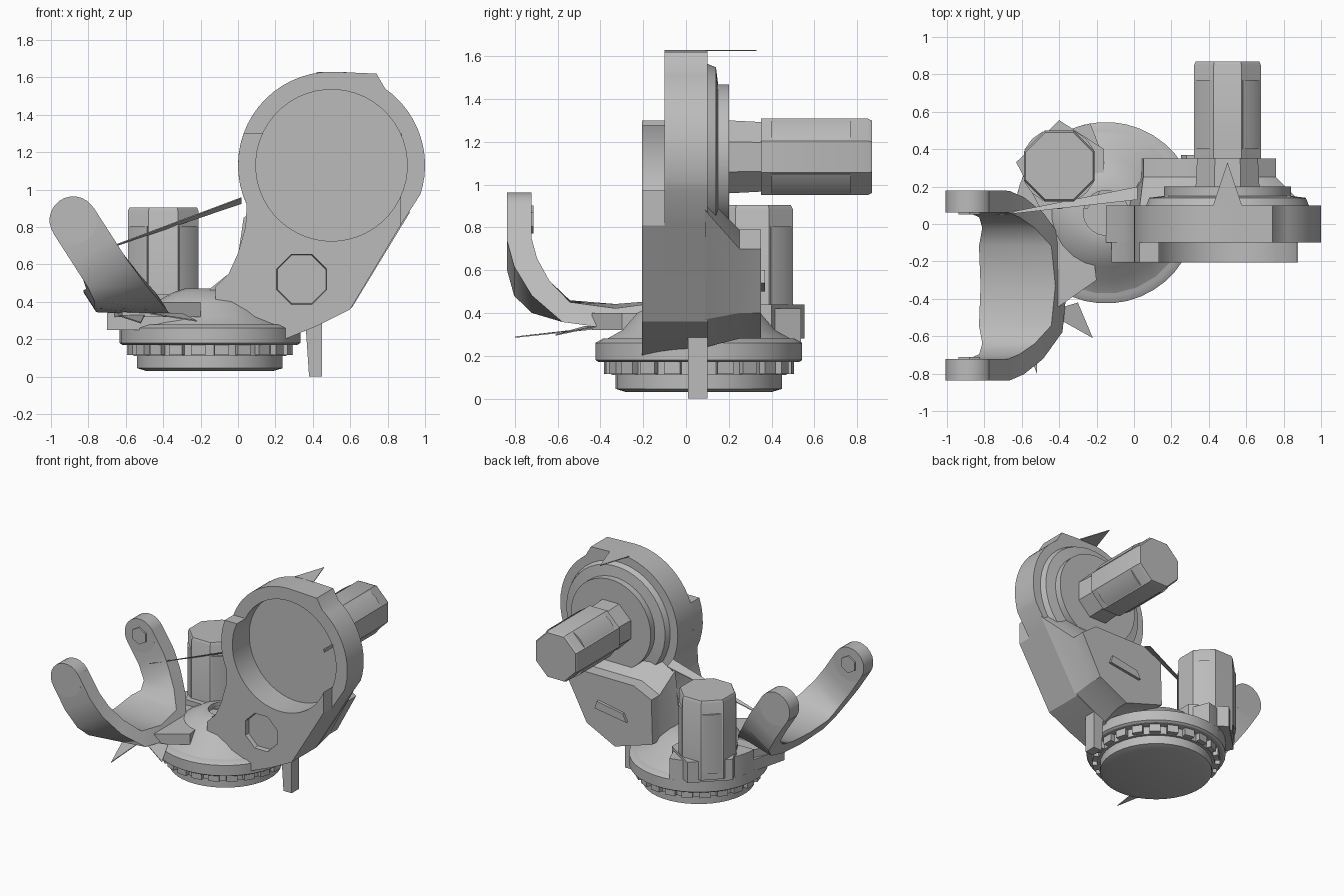
import bpy, bmesh, math
from mathutils import Vector

if "Cube" in bpy.data.objects:
    bpy.data.objects.remove(bpy.data.objects["Cube"])

grey = bpy.data.materials.new("plain grey")
grey.use_nodes = True
grey.diffuse_color = (0.5, 0.5, 0.5, 1)
grey.node_tree.nodes["Principled BSDF"].inputs["Base Color"].default_value = (0.5, 0.5, 0.5, 1)


def shade(ob):
    bpy.ops.object.select_all(action='DESELECT')
    ob.select_set(True)
    bpy.context.view_layer.objects.active = ob
    bpy.ops.object.shade_smooth_by_angle(angle=math.radians(30))


def loft(name, rings):
    """Skin closed rings of equal length and cap both ends."""
    bm = bmesh.new()
    loops = [[bm.verts.new(p) for p in ring] for ring in rings]
    n = len(loops[0])
    for a, b in zip(loops, loops[1:]):
        for i in range(n):
            j = (i + 1) % n
            bm.faces.new((a[i], a[j], b[j], b[i]))
    bm.faces.new(loops[0])
    bm.faces.new(loops[-1])
    bmesh.ops.recalc_face_normals(bm, faces=bm.faces[:])
    mesh = bpy.data.meshes.new(name)
    bm.to_mesh(mesh)
    bm.free()
    mesh.materials.append(grey)
    ob = bpy.data.objects.new(name, mesh)
    bpy.context.collection.objects.link(ob)
    shade(ob)
    return ob


def place(p, axis, d):
    return (p[0], d, p[1]) if axis == 'y' else (p[0], p[1], d)


def prism(name, pts, axis, start, end):
    return loft(name, [[place(p, axis, d) for p in pts] for d in (start, end)])


def arc(c, r, a0, a1, n):
    """Points along an arc, in degrees, both ends included."""
    angles = [math.radians(a0 + (a1 - a0) * i / n) for i in range(n + 1)]
    return [(c[0] + r * math.cos(t), c[1] + r * math.sin(t)) for t in angles]


def lathe(name, c, axis, profile, n=40):
    """Stack of (radius, distance along axis) rings around centre c."""
    turn = 180 / n
    return loft(name, [[place(p, axis, d) for p in arc(c, r, turn, 360 + turn, n)[:-1]]
                       for r, d in profile])


def cut(ob, cutter):
    mod = ob.modifiers.new("cut", 'BOOLEAN')
    mod.operation = 'DIFFERENCE'
    mod.solver = 'EXACT'
    mod.object = cutter
    bpy.context.view_layer.objects.active = ob
    bpy.ops.object.modifier_apply(modifier=mod.name)
    shade(ob)


HUB = (0.5, 1.13)
BASE = (-0.15, 0.06)

# Turntable base, from foot to raised centre
lathe("base_foot", BASE, 'z', [(0.34, 0.03), (0.39, 0.045), (0.39, 0.12)])
lathe("base_neck", BASE, 'z', [(0.41, 0.11), (0.41, 0.18)])
lathe("base_ring", BASE, 'z', [(0.47, 0.17), (0.485, 0.18), (0.485, 0.26), (0.45, 0.28)])
lathe("base_dome", BASE, 'z', [(0.45, 0.27), (0.36, 0.32), (0.29, 0.4), (0.2, 0.45),
                               (0.14, 0.47), (0.12, 0.47), (0.12, 0.43)], 24)

# Teeth under the base ring
for i in range(22):
    mid = i * 360 / 22
    outer = arc(BASE, 0.445, mid - 5, mid + 5, 1)
    inner = arc(BASE, 0.4, mid + 5, mid - 5, 1)
    prism("base_tooth", outer + inner, 'z', 0.115, 0.175)

# Upright housing: a round plate running down into the base
plate = arc(HUB, 0.5, -18, 55, 14) + [(0.74, 1.62)]
plate += arc(HUB, 0.5, 90, 205, 18)
plate += [(0.04, 0.8), (0.0, 0.66), (-0.05, 0.55), (-0.15, 0.47), (-0.15, 0.27),
          (0.25, 0.2), (0.42, 0.27), (0.6, 0.36), (0.87, 0.81)]
housing = prism("housing_plate", plate, 'y', -0.1, 0.1)

# Thicker front of the housing, lower part only
front = arc(HUB, 0.5, 160, 205, 6)
front += [(0.04, 0.8), (0.0, 0.66), (-0.05, 0.55), (-0.12, 0.48),
          (-0.12, 0.28), (0.25, 0.2), (0.42, 0.27), (0.6, 0.36), (0.87, 0.81), (0.877, 1.3)]
face = prism("housing_front", front, 'y', -0.205, -0.09)

# Deep round socket and a shallow pocket in the front
socket = lathe("socket_cutter", HUB, 'y', [(0.405, -0.4), (0.405, 0.0)], 48)
pocket = lathe("pocket_cutter", (0.34, 0.52), 'y', [(0.17, -0.4), (0.14, -0.17)], 8)
for part in (housing, face):
    cut(part, socket)
cut(face, pocket)
for helper in (socket, pocket):
    bpy.data.objects.remove(helper)

# Stepped back cover and gearbox under the rear motor
lathe("back_cover", HUB, 'y', [(0.44, 0.09), (0.42, 0.14), (0.34, 0.15), (0.34, 0.2)])
rear = [(0.04, 0.38), (0.05, 0.72), (0.2, 0.79), (0.64, 0.79), (0.76, 0.7), (0.6, 0.4), (0.36, 0.28)]
skirt = [(-0.05, 0.3), (0.03, 0.85), (0.2, 0.95), (0.8, 0.95), (0.92, 0.88), (0.61, 0.37), (0.35, 0.24)]
loft("gearbox", [[(x, y, z) for x, z in ring]
                 for ring, y in ((skirt, 0.09), (rear, 0.25), (rear, 0.35))])
prism("gearbox_slot", [(0.25, 0.5), (0.28, 0.56), (0.5, 0.6), (0.52, 0.54)], 'y', 0.34, 0.37)


# Two octagonal motors with raised corner ribs
def motor(name, c, axis, r, start, end):
    lathe(name, c, axis, [(r, start), (r, end - 0.02), (r * 0.95, end)], 8)
    for k in range(4):
        a = 45 + 90 * k
        rib = arc(c, r, a - 20, a + 20, 2) + arc(c, r * 0.8, a + 20, a - 20, 2)
        prism(name + "_rib", rib, axis, start + 0.05, end - 0.1)


motor("rear_motor", HUB, 'y', 0.193, 0.35, 0.87)
lathe("rear_motor_neck", HUB, 'y', [(0.185, 0.19), (0.175, 0.37)], 8)
motor("upright_motor", (-0.4, 0.31), 'z', 0.205, 0.3, 0.905)

# Curved mount and pointed collar around the upright motor
mount = arc(BASE, 0.485, 100, 178, 10) + [(-0.5, 0.08), (-0.2, 0.12), (-0.16, 0.35)]
prism("motor_mount", mount, 'z', 0.26, 0.42)
collar = [(-0.63, 0.33), (-0.4, 0.555), (-0.16, 0.4), (-0.16, 0.2), (-0.25, 0.08), (-0.5, 0.08)]
prism("motor_collar", collar, 'z', 0.28, 0.44)

# Tilted U-shaped fork, widening to a level slab at the bottom
ALONG = Vector((-0.54, 0, 0.84))
TILTED = Vector((0.84, 0, 0.54)) * 0.128
LEVEL = Vector((0.2, 0, -0.01))
ROOT = Vector((-0.6, 0, 0.4))
MID, HALF_THICK = -0.33, 0.058
half = [(0.45, 0.52), (0.45, 0.33), (0.42, 0.2), (0.35, 0.09), (0.23, 0.01), (0.0, -0.02)]
path = [(-u, s) for u, s in half] + half[-2::-1]
rings = []
for i, (u, s) in enumerate(path):
    a, b = path[max(i - 1, 0)], path[min(i + 1, len(path) - 1)]
    t = Vector((b[0] - a[0], b[1] - a[1])).normalized() * HALF_THICK
    across = LEVEL.lerp(TILTED, min(max(s / 0.14, 0), 1))
    ring = []
    for side, wide in ((-1, -1), (-1, 1), (1, 1), (1, -1)):
        p = ROOT + ALONG * (s + t.x * side) + across * wide
        ring.append((p.x, MID + u - t.y * side, p.z))
    rings.append(ring)
loft("fork", rings)

# Rounded fork tips with a raised pivot boss on the inside
tip = ROOT + ALONG * 0.52
for sign in (-1, 1):
    y = MID + sign * 0.45
    lathe("fork_tip", (tip.x, tip.z), 'y', [(0.127, y - HALF_THICK), (0.127, y + HALF_THICK)], 24)
    lathe("fork_pivot", (tip.x, tip.z), 'y',
          [(0.075, y), (0.065, y - sign * 0.068)], 6)

# Bracket joining the fork to the base
bracket = [(-0.62, -0.42), (-0.68, -0.1), (-0.58, 0.12), (-0.25, 0.1), (-0.2, -0.3), (-0.4, -0.44)]
prism("fork_bracket", bracket, 'z', 0.32, 0.4)
prism("bracket_foot", [(-0.7, -0.2), (-0.6, 0.2), (-0.2, 0.1), (-0.3, -0.3)], 'z', 0.25, 0.34)

# Small peg below the housing
loft("peg", [[(x, y, z) for x, y in ((a, 0.01), (0.45, 0.01), (0.45, 0.1), (a, 0.1))]
             for z, a in ((0, 0.38), (0.3, 0.36))])


# Thin strut and loose slivers
def sliver(name, pts):
    lift = Vector((0, 0, 0.006))
    loft(name, [pts, [tuple(Vector(p) - lift) for p in pts]])


sliver("strut", [(-0.78, 0.04, 0.66), (0.02, 0.13, 0.96), (0.02, 0.2, 0.93)])
sliver("top_sliver", [(0.42, 0.09, 1.63), (0.58, 0.09, 1.63), (0.5, 0.33, 1.63)])
sliver("front_sliver", [(-0.47, -0.47, 0.34), (-0.3, -0.42, 0.34), (-0.22, -0.61, 0.3)])
sliver("side_sliver", [(-0.64, -0.45, 0.33), (-0.5, -0.42, 0.33), (-0.52, -0.8, 0.29)])
